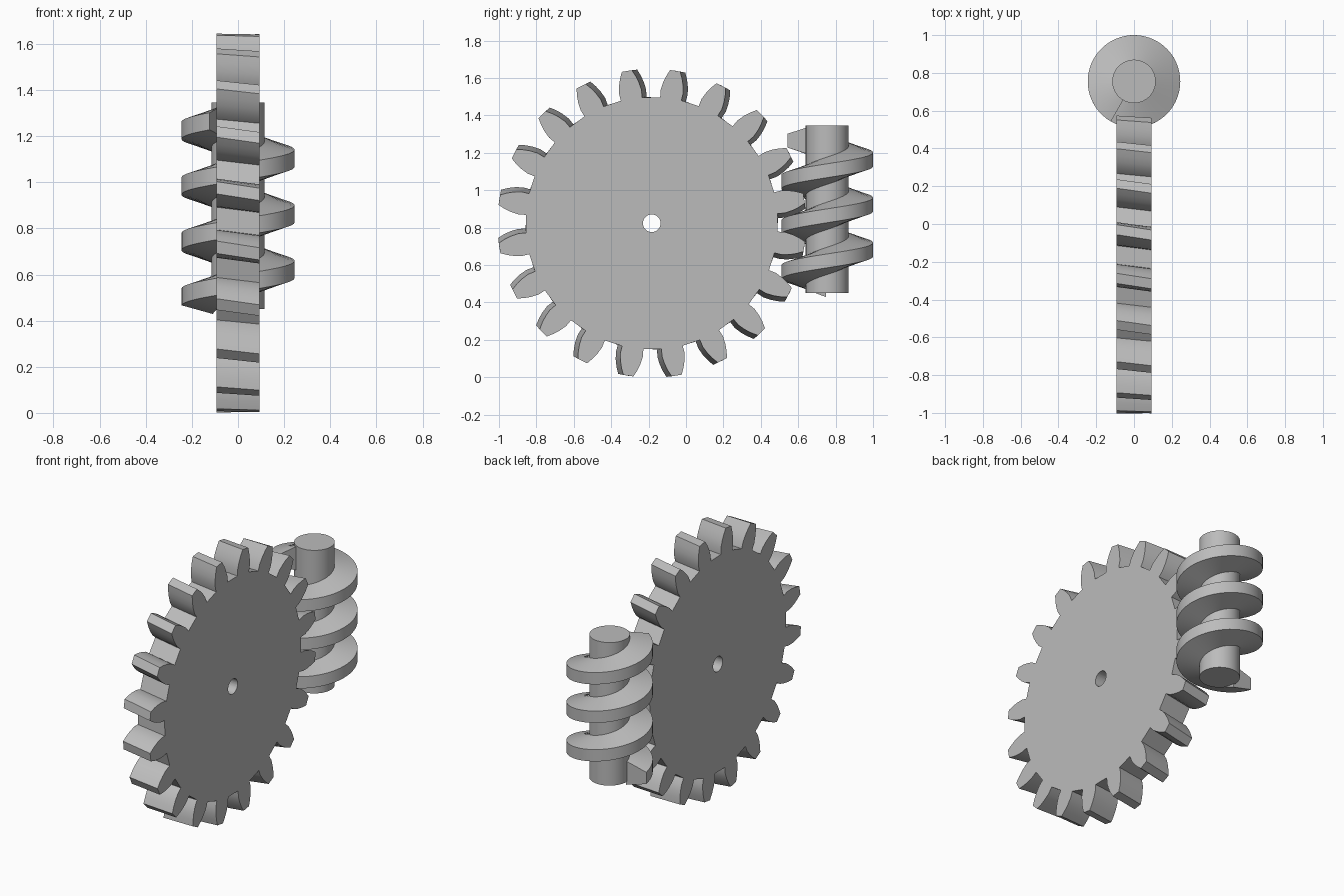
import bpy, bmesh, math
from math import sin, cos, radians, pi

if "Cube" in bpy.data.objects:
    bpy.data.objects.remove(bpy.data.objects["Cube"], do_unlink=True)

# Plain grey for the whole pair
GREY = (0.5, 0.5, 0.5, 1)
grey = bpy.data.materials.new("plain_grey")
grey.use_nodes = True
grey.diffuse_color = GREY
grey.node_tree.nodes["Principled BSDF"].inputs["Base Color"].default_value = GREY


def finish(bm, name, location, angle=30):
    bmesh.ops.recalc_face_normals(bm, faces=bm.faces)
    mesh = bpy.data.meshes.new(name)
    bm.to_mesh(mesh)
    bm.free()
    mesh.materials.append(grey)
    obj = bpy.data.objects.new(name, mesh)
    bpy.context.collection.objects.link(obj)
    obj.location = location
    bpy.ops.object.select_all(action='DESELECT')
    obj.select_set(True)
    bpy.context.view_layer.objects.active = obj
    bpy.ops.object.shade_smooth_by_angle(angle=radians(angle))
    return obj


def bridge(bm, a, b):
    n = len(a)
    for i in range(n):
        j = (i + 1) % n
        bm.faces.new((a[i], a[j], b[j], b[i]))


# Gear wheel: rounded teeth, slightly twisted across the thickness
TEETH, HALF_THICK, BORE = 20, 0.0925, 0.047
FLANK = [(0.675, 0.057), (0.715, 0.061), (0.755, 0.054), (0.79, 0.043), (0.825, 0.027)]
tooth = [(r, -w / r) for r, w in FLANK] + [(r, w / r) for r, w in reversed(FLANK)]
outline = [(r, radians(9) + 2 * pi * k / TEETH + a) for k in range(TEETH) for r, a in tooth]


def gear_ring(bm, points, x, twist):
    return [bm.verts.new((x, r * sin(a + twist), r * cos(a + twist))) for r, a in points]


bm = bmesh.new()
bore = [(BORE, a) for r, a in outline]
loops = [gear_ring(bm, pts, x, radians(t)) for pts, x, t in (
    (outline, HALF_THICK, -0.3), (outline, -HALF_THICK, 1.7),
    (bore, -HALF_THICK, 1.7), (bore, HALF_THICK, -0.3))]
for i in range(4):
    bridge(bm, loops[i], loops[(i + 1) % 4])
finish(bm, "gear_wheel", (0, -0.183, 0.823))

# Worm shaft
WORM_Y, CORE_R, BOTTOM, TOP = 0.755, 0.115, 0.45, 1.345
bm = bmesh.new()
bmesh.ops.create_cone(bm, cap_ends=True, segments=64, radius1=CORE_R, radius2=CORE_R,
                      depth=TOP - BOTTOM)
finish(bm, "worm_shaft", (0, WORM_Y, (BOTTOM + TOP) / 2))

# Worm thread: trapezoid section swept along a right-handed helix
PITCH, Z_AT_ZERO = 0.241, 0.381
START, END, STEPS = 183, 360 * 3 + 240, 180
SECTION = [(0.108, -0.075), (0.245, -0.037), (0.245, 0.037), (0.108, 0.075)]
bm = bmesh.new()
rings = []
for i in range(STEPS + 1):
    deg = START + (END - START) * i / STEPS
    a, z = radians(deg), Z_AT_ZERO + PITCH * deg / 360
    rings.append([bm.verts.new((r * cos(a), r * sin(a), z + h)) for r, h in SECTION])
for a, b in zip(rings, rings[1:]):
    bridge(bm, a, b)
bm.faces.new(rings[0])
bm.faces.new(rings[-1])
finish(bm, "worm_thread", (0, WORM_Y, 0), 20)
